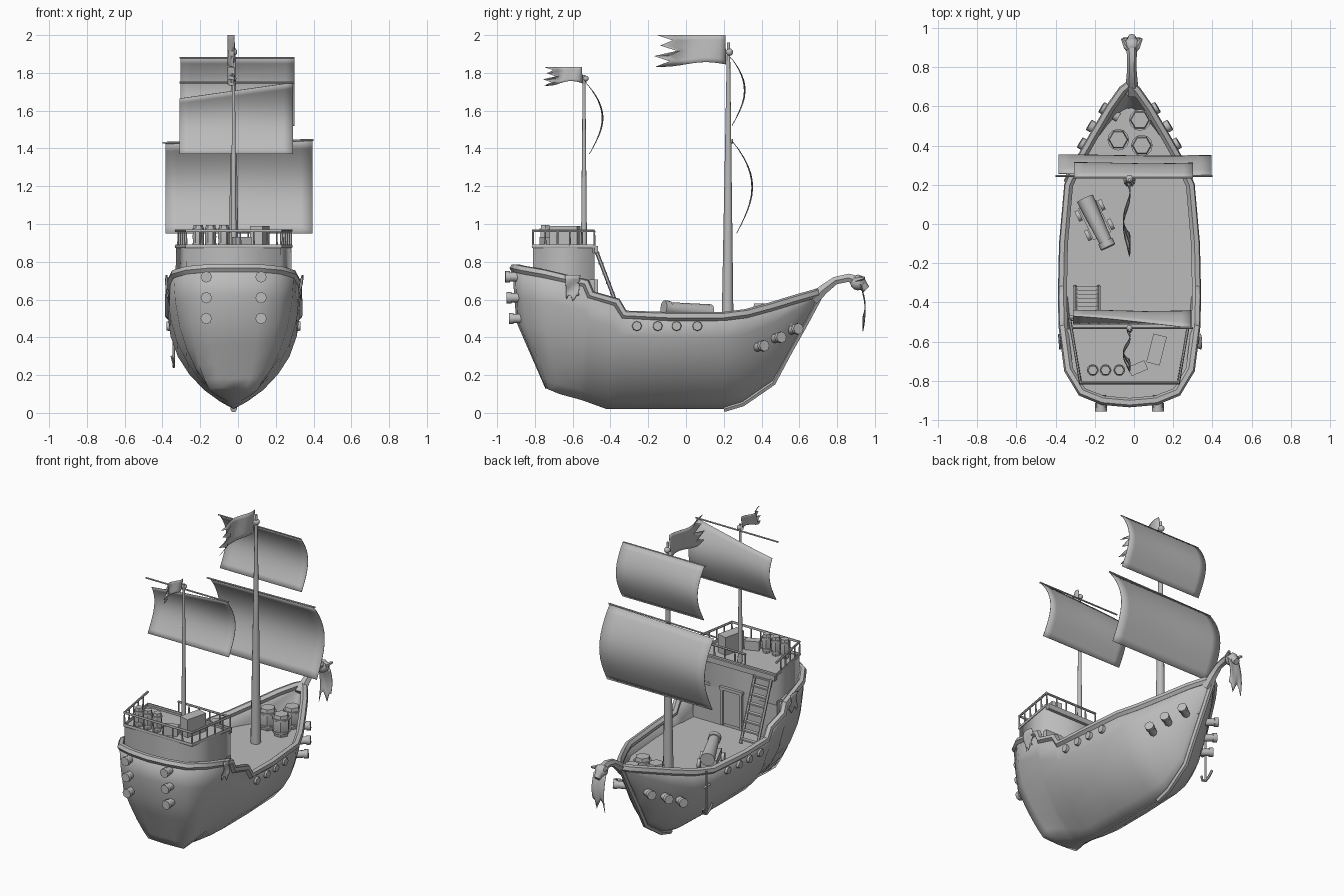
import bpy, bmesh, math
from mathutils import Vector
from mathutils.bvhtree import BVHTree

cube = bpy.data.objects.get("Cube")
if cube:
    bpy.data.objects.remove(cube, do_unlink=True)

GREY = (0.5, 0.5, 0.5, 1)
mat = bpy.data.materials.new("plain grey")
mat.use_nodes = True
mat.diffuse_color = GREY
mat.node_tree.nodes["Principled BSDF"].inputs["Base Color"].default_value = GREY
CX = -0.023  # ship centreline


def add(name, mesh, angle=35):
    obj = bpy.data.objects.new(name, mesh)
    bpy.context.collection.objects.link(obj)
    mesh.materials.clear()
    mesh.materials.append(mat)
    mesh.shade_smooth()
    mesh.set_sharp_from_angle(angle=math.radians(angle))
    return obj


def from_bm(name, bm, angle=35):
    mesh = bpy.data.meshes.new(name)
    bm.to_mesh(mesh)
    bm.free()
    return add(name, mesh, angle)


def tube(name, a, b, r0, r1=None, sides=10):
    a, b = Vector(a), Vector(b)
    bm = bmesh.new()
    bmesh.ops.create_cone(bm, cap_ends=True, segments=sides, radius1=r0,
                          radius2=r0 if r1 is None else r1, depth=(b - a).length)
    bm.transform((b - a).to_track_quat('Z', 'Y').to_matrix().to_4x4())
    bmesh.ops.translate(bm, verts=bm.verts, vec=(a + b) / 2)
    return from_bm(name, bm, 50)


def box(name, centre, size, turn=0):
    bm = bmesh.new()
    bmesh.ops.create_cube(bm, size=1)
    bmesh.ops.scale(bm, verts=bm.verts, vec=size)
    obj = from_bm(name, bm)
    obj.location, obj.rotation_euler.z = centre, turn


def ball(name, centre, r):
    bm = bmesh.new()
    bmesh.ops.create_icosphere(bm, subdivisions=2, radius=r)
    from_bm(name, bm).location = centre


def path(name, points, r, closed=False, radii=None):
    curve = bpy.data.curves.new(name, 'CURVE')
    curve.dimensions, curve.bevel_depth, curve.bevel_resolution = '3D', r, 1
    curve.use_fill_caps = True
    line = curve.splines.new('POLY')
    line.points.add(len(points) - 1)
    for i, p in enumerate(points):
        line.points[i].co = (*p, 1)
        line.points[i].radius = radii[i] if radii else 1
    line.use_cyclic_u = closed
    temp = bpy.data.objects.new(name + "_path", curve)
    mesh = bpy.data.meshes.new_from_object(temp)
    bpy.data.objects.remove(temp)
    return add(name, mesh, 50)


def cloth(name, shape, nu, nv, thick=0.003):
    bm = bmesh.new()
    grid = [[bm.verts.new(shape(u / nu, v / nv)) for v in range(nv + 1)] for u in range(nu + 1)]
    for p, q in zip(grid, grid[1:]):
        for v in range(nv):
            bm.faces.new((p[v], q[v], q[v + 1], p[v + 1]))
    from_bm(name, bm, 60).modifiers.new("thickness", 'SOLIDIFY').thickness = thick


def mix(a, b, t):
    return a + (b - a) * t


# Hull stations: keel y, keel z, rail y, rail z, rail half width, keel half width
STATIONS = [(-.745, .13, -.92, .78, 0, 0), (-.742, .13, -.908, .78, .14, .07),
            (-.73, .125, -.865, .77, .25, .13), (-.67, .1, -.75, .75, .32, .1),
            (-.56, .07, -.535, .7, .348, .05), (-.53, .06, -.51, .64, .35, .035),
            (-.42, .02, -.37, .6, .352, 0), (-.38, .02, -.33, .535, .352, 0),
            (-.1, .02, -.1, .525, .347, 0), (.2, .02, .2, .525, .32, 0), (.3, .05, .32, .54, .265, 0),
            (.46, .16, .45, .575, .19, 0), (.55, .33, .6, .62, .1, 0), (.62, .47, .69, .645, .035, 0),
            (.64, .5, .72, .655, 0, 0)]
SECTION = [(0, 0), (.08, .21), (.2, .45), (.36, .67), (.54, .84), (.75, .95), (1, 1)]


def hull_point(s, t, side):
    for (t0, f0), (t1, f1) in zip(SECTION, SECTION[1:]):
        if t <= t1:
            f = mix(f0, f1, (t - t0) / (t1 - t0))
            break
    rake = min(1.62 * t, .76 + .24 * t) if s[2] < s[0] else t ** .7
    return Vector((CX + side * mix(s[5], s[4], f), mix(s[0], s[2], rake), mix(s[1], s[3], t)))


bm = bmesh.new()
for side in (-1, 1):
    rows = [[bm.verts.new(hull_point(s, t, side)) for t, f in SECTION] for s in STATIONS]
    for p, q in zip(rows, rows[1:]):
        for k in range(len(SECTION) - 1):
            quad = (p[k], q[k], q[k + 1], p[k + 1])
            bm.faces.new(quad if side > 0 else quad[::-1])
        if p is not rows[6] and rows.index(p) < 6:  # bottom between the split keel and centreline
            mid = [bm.verts.new((CX, v[0].co.y, v[0].co.z)) for v in (p, q)]
            strip = (mid[0], mid[1], q[0], p[0])
            bm.faces.new(strip if side > 0 else strip[::-1])
bmesh.ops.remove_doubles(bm, verts=bm.verts, dist=0.0005)
bmesh.ops.dissolve_degenerate(bm, edges=bm.edges, dist=0.0005)
tree = BVHTree.FromBMesh(bm)
solid = from_bm("hull", bm, 75).modifiers.new("thickness", 'SOLIDIFY')
solid.thickness, solid.offset = 0.015, -1


def deck(name, z, stations):
    bm = bmesh.new()
    last = None
    for s in stations:
        t = min(1, max(0, (z - s[1]) / (s[3] - s[1])))
        ends = []
        for side in (-1, 1):
            p = hull_point(s, t, side)
            ends.append(bm.verts.new((p.x - side * min(.01, s[4]), p.y, z)))
        if last:
            bm.faces.new((last[0], last[1], ends[1], ends[0]))
        last = ends
    from_bm(name, bm)


deck("main_deck", .44, STATIONS[5:14])
deck("aft_deck", .7, STATIONS[:5])
rim = [hull_point(s, 1, 1) for s in STATIONS]
rim += [hull_point(s, 1, -1) for s in STATIONS[-2:0:-1]]
path("gunwale", [(mix(CX, p.x, .97), p.y * .99, p.z - .014) for p in rim], .024, True)
path("stem_post", [(CX, .2, .02), (CX, .3, .05), (CX, .46, .16), (CX, .55, .33), (CX, .64, .49),
                   (CX, .72, .64)], .018)

# Raised stern cabin with bulkhead and door
box("bulkhead", (CX, -.5, .57), (.62, .03, .27))
FOOT = [(.305, -.485), (.25, -.81), (-.25, -.81), (-.305, -.485)]
bm = bmesh.new()
low = [bm.verts.new((CX + x * 1.01, y, .68)) for x, y in FOOT]
top = [bm.verts.new((CX + x, y, .885)) for x, y in FOOT]
for i in range(4):
    j = (i + 1) % 4
    bm.faces.new((low[i], low[j], top[j], top[i]))
bmesh.ops.recalc_face_normals(bm, faces=bm.faces)
from_bm("stern_cabin_walls", bm, 110)
bm = bmesh.new()
bm.faces.new([bm.verts.new((CX + x, y, .87)) for x, y in reversed(FOOT)])
from_bm("stern_cabin_roof", bm)
box("roof_beam", (CX, -.48, .865), (.61, .03, .035))
path("cabin_rim", [(CX + x, y, .882) for x, y in FOOT], .01, True)
path("cabin_handrail", [(CX + x, y, .965) for x, y in FOOT], .008)
path("front_handrail", [(CX - .08, -.485, .96), (CX + .305, -.485, .96)], .007)
for a, b, n in [(0, 1, 5), (1, 2, 7), (2, 3, 5), (3, 0, 8)]:
    for i in range(3 if a == 3 else 0, n):
        x, y = (mix(FOOT[a][k], FOOT[b][k], i / n) for k in (0, 1))
        tube("baluster", (CX + x, y, .88), (CX + x, y, .965), .006, .004, 6)
box("door", (CX + .02, -.482, .57), (.12, .012, .22))
for x in (-.05, .09):
    box("door_post", (CX + x, -.478, .57), (.018, .022, .24))
box("door_lintel", (CX + .02, -.478, .695), (.17, .025, .02))

# Ladder to the cabin roof
for x in (-.3, -.18):
    tube("ladder_side", (x, -.48, .87), (x, -.32, .45), .01, sides=6)
for i in range(8):
    t = (i + .5) / 8
    box("ladder_rung", (-.24, mix(-.48, -.32, t), mix(.87, .45, t)), (.12, .025, .01))

# Masts, yards and sails
tube("main_mast", (CX, .22, .43), (CX, .225, 1.96), .032, .008, 12)
ball("main_mast_ball", (CX, .23, 1.91), .02)
tube("mizzen_mast", (CX, -.54, .86), (CX, -.54, 1.79), .016, .007, 10)
ball("mizzen_mast_ball", (CX, -.53, 1.77), .015)


def sail(name, x0, x1, left_top, right_top, bottom, y, bulge, lean):
    def shape(u, v):
        z = mix(mix(left_top, right_top, u), bottom, v)
        drop = (right_top - z) / (right_top - bottom)
        belly = math.sin(math.pi * max(0, drop) ** .92)
        return (mix(x0, x1, u), y + lean * drop + (bulge + .003 * math.sin(5 * u + 3 * v)) * belly, z)
    cloth(name, shape, 12, 12)


sail("main_sail", -.385, .395, 1.425, 1.44, .95, .245, .095, .025)
sail("top_sail", -.305, .3, 1.88, 1.88, 1.52, .24, .07, .005)
sail("mizzen_sail", -.31, .29, 1.665, 1.75, 1.37, -.53, .08, .02)
tube("main_yard", (-.4, .245, 1.43), (.4, .245, 1.445), .005)
tube("top_yard", (-.31, .235, 1.88), (.3, .235, 1.88), .004)
tube("mizzen_yard", (-.31, -.53, 1.75), (.3, -.53, 1.75), .005)


# Ragged flags and hanging cloths
def flag(name, y, z0, z1, length):
    def shape(u, v):
        tear = (.12, -.1, .15, -.22, .05, -.15, .1)[round(v * 6)]
        reach = u * (1 + tear * u ** 3)
        return (CX - .015 + .018 * math.sin(7 * u + v), y - length * reach,
                mix(z0, z1, v) + .012 * math.sin(5 * u) * (1 - v))
    cloth(name, shape, 10, 6, .002)


def rag(name, x, y, z, wide, long, lean=0):
    def shape(u, v):
        tear = .3 * abs(math.sin(4.7 * u + .5)) * v
        return (x + lean * v + .008 * math.sin(6 * v + 3 * u), y + wide * (u - .5) * (1 - .2 * v),
                z - long * v * (1 - tear))
    cloth(name, shape, 6, 6)


flag("main_flag", .21, 1.845, 2, .33)
flag("mizzen_flag", -.55, 1.745, 1.83, .18)
for name, side in (("starboard_rag", -1), ("port_rag", 1)):
    rag(name, CX + side * .36, -.6, .73, .08, .15, -side * .012)

# Curved figurehead with a torn cloth
HX = CX + .012
path("figurehead_neck", [(HX, .67, .6), (HX, .73, .655), (HX, .79, .7), (HX, .86, .715),
                         (HX, .92, .695)], .028, radii=[1.3, 1.05, .85, .9, 1.1])
ball("figurehead_head", (HX, .91, .69), .042)
tube("figurehead_snout", (HX, .92, .69), (HX, .955, .655), .034, .02, 8)
for side in (-1, 1):
    tube("figurehead_horn", (HX + side * .025, .9, .705), (HX + side * .05, .945, .715), .018, .007, 6)
cloth("figurehead_cloth", lambda u, v: (HX + .09 * (u - .5), .925 + .025 * math.sin(2.6 * v),
      .68 - v * (.25 - .08 * abs(math.sin(5 * u)))), 6, 6)


# Hull guns and portholes, seated on the hull surface
def gun(name, seat, direction, length, r):
    d = Vector(direction).normalized()
    tube(name, seat - d * .03, seat + d * length, r * .85, r * .8, 8)
    tube(name + "_muzzle", seat + d * (length - .025), seat + d * length, r, r, 8)


for side in (-1, 1):
    def seat_at(y, z):
        hit = tree.ray_cast(Vector((2 * side, y, z)), Vector((-side, 0, 0)))[0]
        return hit or Vector((CX + side * .06, y, z))
    for y, z in [(.38, .35), (.47, .395), (.56, .44)]:
        gun("bow_gun", seat_at(y, z), (side, .6, .1), .07, .03)
    for y in (-.26, -.15, -.05, .06):
        seat = seat_at(y, .46)
        tube("porthole", seat - Vector((side * .01, 0, 0)), seat + Vector((side * .014, 0, 0)), .028, .024, 8)
    for z in (.5, .61, .72):
        hit = tree.ray_cast(Vector((CX + side * .145, -2, z)), Vector((0, 1, 0)))[0]
        gun("stern_gun", hit, (0, -1, 0), .055, .03)

# Anchor hanging on the starboard bow
AX, AY = -.34, .27
path("anchor_shank", [(AX, AY, .53), (AX, AY, .25)], .007)
path("anchor_arms", [(AX - .01, AY - .05, .3), (AX, AY - .03, .26), (AX, AY, .245),
                     (AX, AY + .03, .26), (AX - .01, AY + .05, .3)], .008)
tube("anchor_stock", (AX, AY - .035, .43), (AX, AY + .035, .43), .007)

# Deck cannon on its wheeled carriage
tube("deck_cannon", (-.25, .13, .53), (-.135, -.11, .555), .045, .032, 12)
tube("deck_cannon_muzzle", (-.146, -.088, .553), (-.132, -.118, .556), .04, .04, 12)
box("cannon_carriage", (-.2, .02, .49), (.1, .18, .05), .44)
for dy in (-.055, .055):
    axle = Vector((-.2, .02, .47)) + Vector((-.43 * dy, .9 * dy, 0))
    for side in (-1, 1):
        out = Vector((.9, .43, 0)) * side
        tube("carriage_wheel", axle + out * .055, axle + out * .075, .03, sides=10)


# Barrels and crates
def barrel(x, y, z, r, h):
    path("barrel", [(x, y, z + h * t) for t in (0, .25, .5, .75, 1)], r, radii=[.82, .96, 1, .96, .82])
    for t in (.2, .8):
        tube("barrel_hoop", (x, y, z + h * (t - .04)), (x, y, z + h * (t + .04)), r, sides=12)


for x, y in [(.03, .53), (-.08, .43), (.04, .4)]:
    barrel(x, y, .44, .055, .14)
for x in (-.21, -.145, -.075):
    barrel(x, -.745, .87, .03, .125)
box("small_crate", (.02, -.735, .9), (.09, .05, .06), .4)
box("long_crate", (.115, -.64, .93), (.07, .15, .12), -.25)
